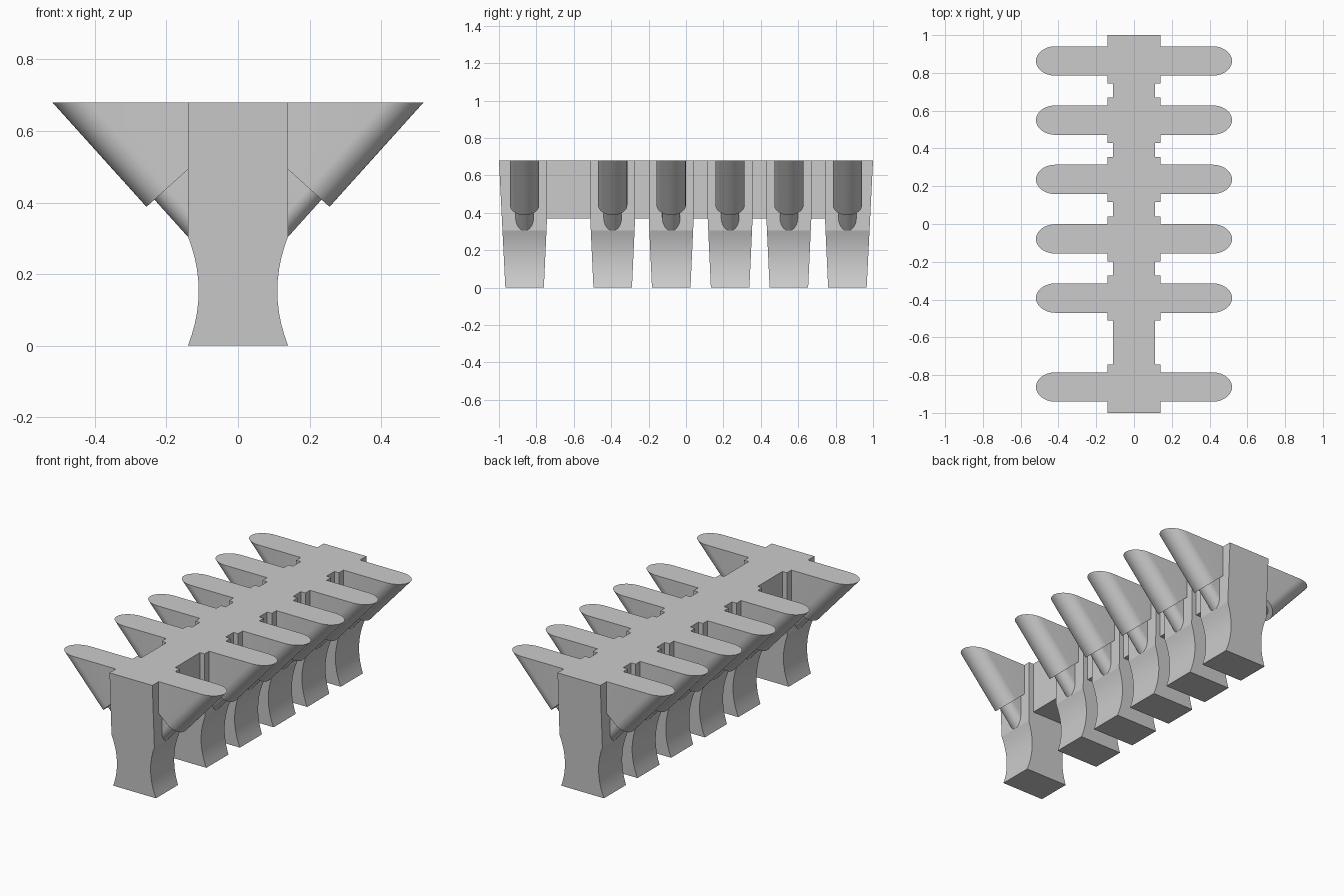
import bpy, bmesh, math
from mathutils import Vector

cube = bpy.data.objects.get("Cube")
if cube:
    bpy.data.objects.remove(cube, do_unlink=True)

TOP = 0.68          # height of the flat upper face
SPINE_Z = 0.37      # underside of the spine
WAIST_Z = 0.305     # where the curved foot meets the straight post
HALF = 0.14         # half width of a post
STATIONS = [-0.863, -0.392, -0.079, 0.236, 0.55, 0.863]

grey = bpy.data.materials.new("plain_grey")
grey.use_nodes = True
COLOUR = (0.6, 0.6, 0.6, 1)
grey.diffuse_color = COLOUR
grey.node_tree.nodes["Principled BSDF"].inputs["Base Color"].default_value = COLOUR


def finish(bm, name):
    bmesh.ops.recalc_face_normals(bm, faces=bm.faces)
    mesh = bpy.data.meshes.new(name)
    bm.to_mesh(mesh)
    bm.free()
    mesh.materials.append(grey)
    obj = bpy.data.objects.new(name, mesh)
    bpy.context.collection.objects.link(obj)
    bpy.ops.object.select_all(action='DESELECT')
    obj.select_set(True)
    bpy.context.view_layer.objects.active = obj
    bpy.ops.object.shade_smooth_by_angle(angle=math.radians(14))
    return obj


def loft(bm, rings):
    """Skin a stack of equal rings and close both ends."""
    rings = [[bm.verts.new(p) for p in ring] for ring in rings]
    for a, b in zip(rings, rings[1:]):
        for i in range(len(a)):
            j = (i + 1) % len(a)
            bm.faces.new((a[i], a[j], b[j], b[i]))
    bm.faces.new(rings[0])
    bm.faces.new(rings[-1])


def rectangle(half_x, y0, y1, z):
    return [(-half_x, y0, z), (half_x, y0, z), (half_x, y1, z), (-half_x, y1, z)]


def depth(z):
    """Half depth of a post, tapering toward the foot."""
    return 0.103 + 0.017 * min(z / SPINE_Z, 1)


def post(index, y):
    mid = WAIST_Z / 2
    levels = [WAIST_Z * i / 10 for i in range(11)] + [SPINE_Z, TOP]
    rings = []
    for z in levels:
        half_x = HALF - 0.03 * max(0, 1 - ((z - mid) / mid) ** 2)
        # outer faces of the end posts lean outward all the way up
        lean = 0.103 + 0.034 * z / TOP
        front = lean if index == 0 else depth(z)
        back = lean if index == len(STATIONS) - 1 else depth(z)
        rings.append(rectangle(half_x, y - front, y + back, z))
    bm = bmesh.new()
    loft(bm, rings)
    finish(bm, f"post_{index + 1}")


# Sloping arm frame: direction up the slope and outward normal
slope = Vector((0.263, 0, 0.292)).normalized()
normal = Vector((slope.z, 0, -slope.x))
heel = Vector((0.256, 0, 0.388))      # lowest outer point of the arm
axis = heel - normal * 0.078          # centre of the rounded edge


def rounded_bar(y, radius, start, end, side):
    """Round-nosed bar along the slope, trimmed to the top and post side."""
    outline = [(radius * math.cos(a), radius * math.sin(a))
               for a in (math.pi * (i / 24 - 0.5) for i in range(25))]
    outline = [(-0.6, -radius)] + outline + [(-0.6, radius)]
    base = axis + Vector((0, y, 0))
    bm = bmesh.new()
    loft(bm, [[base + slope * t + normal * u + Vector((0, v, 0)) for u, v in outline]
              for t in (start, end)])
    for point, direction in (((0, 0, TOP), (0, 0, 1)), ((HALF, 0, 0), (-1, 0, 0))):
        cut = bmesh.ops.bisect_plane(
            bm, geom=bm.verts[:] + bm.edges[:] + bm.faces[:], dist=1e-5,
            plane_co=point, plane_no=direction, clear_outer=True)
        edges = [e for e in cut["geom_cut"] if isinstance(e, bmesh.types.BMEdge)]
        bmesh.ops.holes_fill(bm, edges=edges, sides=0)
    for v in bm.verts:
        v.co.x *= side
    return bm


# Posts and their paired arms
for n, y in enumerate(STATIONS):
    post(n, y)
    for side, label in ((1, "left"), (-1, "right")):
        finish(rounded_bar(y, 0.078, 0, 0.8, side), f"{label}_arm_{n + 1}")
        finish(rounded_bar(y, 0.048, -0.4, 0, side), f"{label}_brace_{n + 1}")

# Spine blocks between neighbouring posts
for n, (a, b) in enumerate(zip(STATIONS, STATIONS[1:])):
    gap = depth(TOP)
    bm = bmesh.new()
    loft(bm, [rectangle(0.11, a + gap, b - gap, z) for z in (SPINE_Z, TOP)])
    finish(bm, f"spine_{n + 1}")
